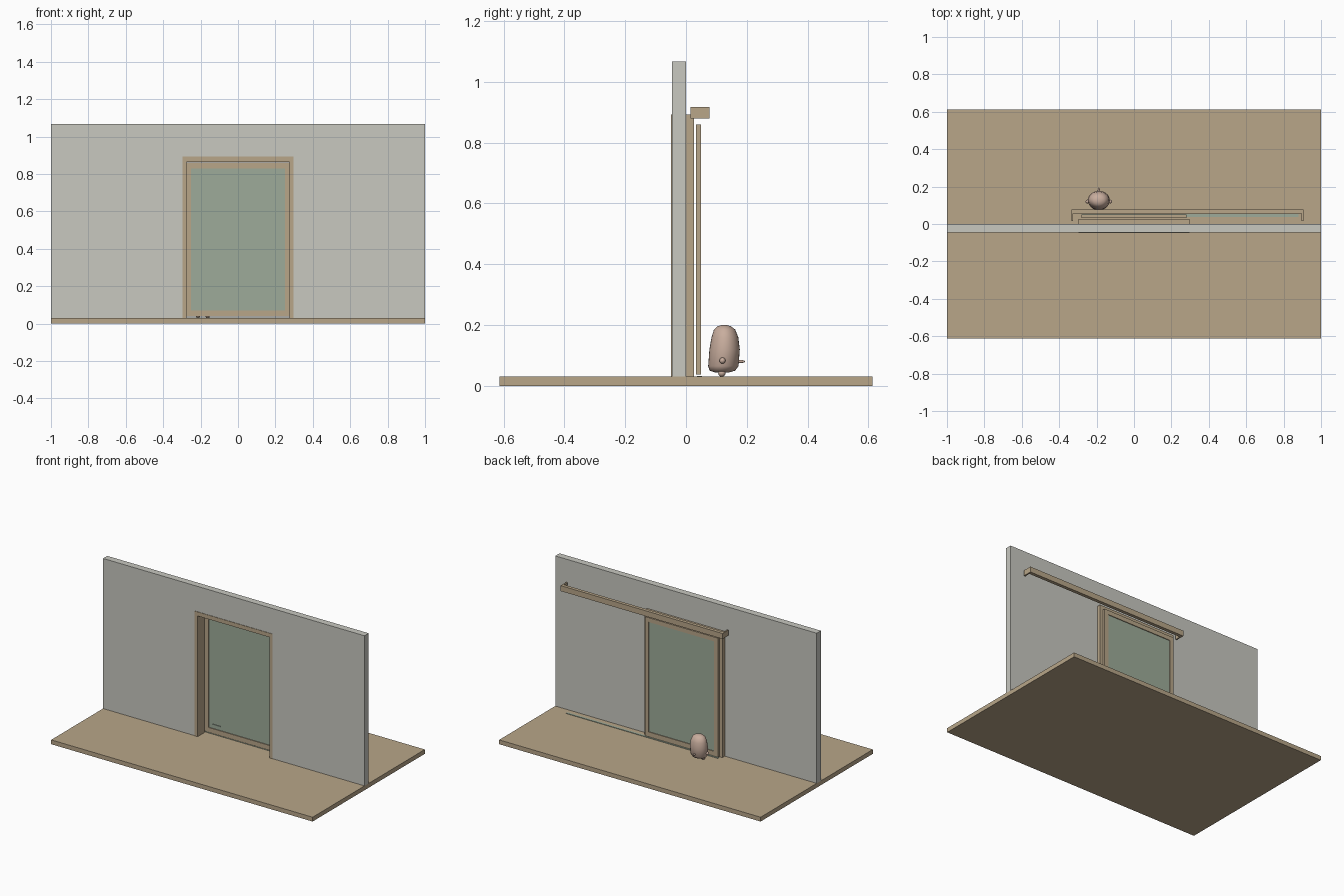
import bpy, bmesh, math

cube = bpy.data.objects.get("Cube")
if cube:
    bpy.data.objects.remove(cube, do_unlink=True)


def material(name, rgb):
    m = bpy.data.materials.new(name)
    m.use_nodes = True
    m.diffuse_color = (*rgb, 1)
    m.node_tree.nodes["Principled BSDF"].inputs["Base Color"].default_value = (*rgb, 1)
    return m


PLASTER = material("grey plaster", (0.58, 0.58, 0.53))
WOOD = material("tan wood", (0.48, 0.38, 0.25))
GLASS = material("green glass", (0.34, 0.41, 0.32))
SKIN = material("soft pink", (0.58, 0.42, 0.34))


def finish(name, bm, mat, smooth=False):
    bmesh.ops.recalc_face_normals(bm, faces=bm.faces)
    me = bpy.data.meshes.new(name)
    bm.to_mesh(me)
    bm.free()
    me.materials.append(mat)
    ob = bpy.data.objects.new(name, me)
    bpy.context.collection.objects.link(ob)
    if smooth:
        me.polygons.foreach_set("use_smooth", [True] * len(me.polygons))
    return ob


def prism(name, outline, axis, lo, hi, mat):
    """Extrude a flat outline along y (outline in x,z) or z (outline in x,y)."""
    bm = bmesh.new()
    place = (lambda a, b: (a, lo, b)) if axis == "y" else (lambda a, b: (a, b, lo))
    face = bm.faces.new([bm.verts.new(place(a, b)) for a, b in outline])
    new = bmesh.ops.extrude_face_region(bm, geom=[face])["geom"]
    shift = (0, hi - lo, 0) if axis == "y" else (0, 0, hi - lo)
    bmesh.ops.translate(bm, vec=shift, verts=[v for v in new if isinstance(v, bmesh.types.BMVert)])
    return finish(name, bm, mat)


def box(name, x0, x1, y0, y1, z0, z1, mat):
    return prism(name, [(x0, y0), (x1, y0), (x1, y1), (x0, y1)], "z", z0, z1, mat)


def arch(w, h, wi, hi, z0):
    """Outline of an upside-down U around a doorway."""
    return [(-w, z0), (-w, h), (w, h), (w, z0), (wi, z0), (wi, hi), (-wi, hi), (-wi, z0)]


def ball(name, loc, size, mat):
    bm = bmesh.new()
    bmesh.ops.create_uvsphere(bm, u_segments=20, v_segments=12, radius=1)
    bmesh.ops.scale(bm, vec=size, verts=bm.verts)
    bmesh.ops.translate(bm, vec=loc, verts=bm.verts)
    return finish(name, bm, mat, True)


# Floor, wall with doorway and the lining of the doorway
FLOOR = 0.03
box("floor", -1, 1, -0.613, 0.613, 0, FLOOR, WOOD)
prism("wall", arch(1, 1.068, 0.29, 0.88, FLOOR), "y", -0.046, 0, PLASTER)
prism("door_casing", arch(0.297, 0.893, 0.275, 0.865, FLOOR), "y", -0.049, 0.027, WOOD)

# Sliding door: two stiles, two rails, one pane and a slim pull
for side, s in (("left", 1), ("right", -1)):
    x0, x1 = sorted((s * 0.25, s * 0.28))
    box(side + "_door_stile", x0, x1, 0.033, 0.05, 0.037, 0.86, WOOD)
for part, z0, z1 in (("bottom", 0.037, 0.07), ("top", 0.83, 0.86)):
    box(part + "_door_rail", -0.25, 0.25, 0.033, 0.05, z0, z1, WOOD)
box("door_pane", -0.25, 0.25, 0.038, 0.045, 0.07, 0.83, GLASS)
box("door_pull", -0.225, -0.16, 0.034, 0.038, 0.096, 0.1, GLASS)

# Floor track and the overhead rail cover with returned ends
box("floor_track", -0.28, 0.88, 0.037, 0.053, FLOOR, 0.033, GLASS)
a, b, t = -0.335, 0.905, 0.01
prism("rail_cover", [(a, 0.015), (a, 0.078), (b, 0.078), (b, 0.015), (b - t, 0.015),
                     (b - t, 0.055), (a + t, 0.055), (a + t, 0.015)], "z", 0.88, 0.918, WOOD)

# Small round creature: body lofted from ellipses (height, y centre, y radius, x radius)
CX = -0.188
rings = [(0.043, 0.118, 0.02, 0.024), (0.05, 0.12, 0.042, 0.046), (0.065, 0.123, 0.05, 0.056),
         (0.12, 0.127, 0.05, 0.059), (0.16, 0.128, 0.044, 0.054), (0.185, 0.127, 0.035, 0.043),
         (0.196, 0.126, 0.022, 0.028), (0.2, 0.126, 0.008, 0.01)]
bm = bmesh.new()
N = 28
loops = []
for z, yc, ry, rx in rings:
    loops.append([bm.verts.new((CX + rx * math.cos(i * math.tau / N),
                                yc + ry * math.sin(i * math.tau / N), z)) for i in range(N)])
for lo, hi in zip(loops, loops[1:]):
    for i in range(N):
        j = (i + 1) % N
        bm.faces.new((lo[i], lo[j], hi[j], hi[i]))
bm.faces.new(loops[0])
bm.faces.new(loops[-1])
finish("creature_body", bm, SKIN, True)
for side, s in (("left", 1), ("right", -1)):
    ball(side + "_hand", (CX + s * 0.061, 0.12, 0.083), (0.01, 0.01, 0.01), SKIN)
    ball(side + "_foot", (CX + s * 0.026, 0.118, 0.042), (0.012, 0.012, 0.012), SKIN)
ball("creature_snout", (CX, 0.178, 0.08), (0.006, 0.017, 0.005), SKIN)
